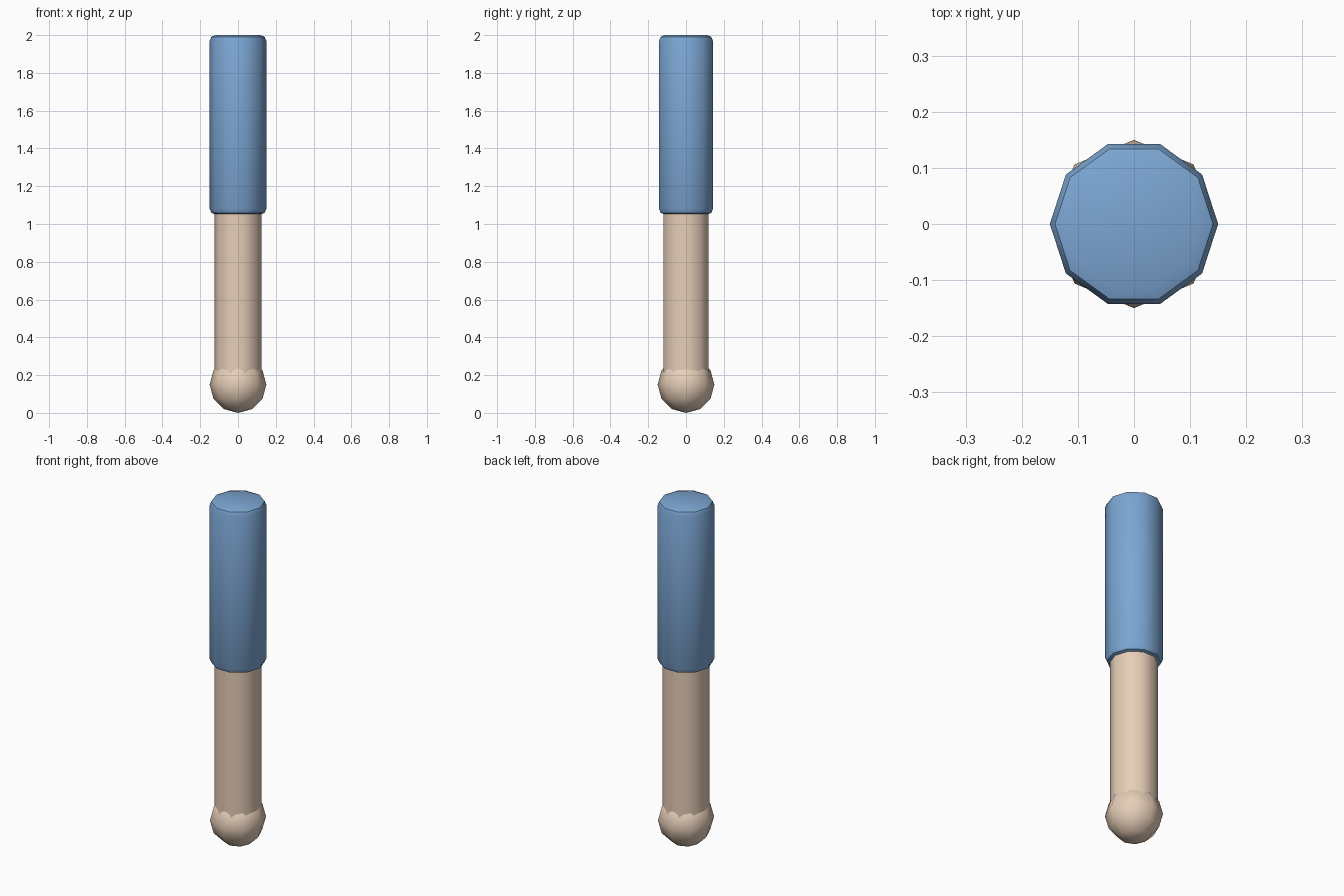
import bpy
from math import radians

if "Cube" in bpy.data.objects:
    bpy.data.objects.remove(bpy.data.objects["Cube"])


def material(name, color):
    mat = bpy.data.materials.new(name)
    mat.diffuse_color = color
    mat.use_nodes = True
    mat.node_tree.nodes["Principled BSDF"].inputs["Base Color"].default_value = mat.diffuse_color
    return mat


skin = material("skin", (0.80, 0.62, 0.48, 1))
cloth = material("cloth", (0.20, 0.38, 0.65, 1))


def tube(name, radius, z0, z1, mat):
    """Ten-sided upright cylinder with a corner on the x axis."""
    bpy.ops.mesh.primitive_cylinder_add(
        vertices=10, radius=radius, depth=z1 - z0,
        location=(0, 0, (z0 + z1) / 2), rotation=(0, 0, radians(90)))
    ob = bpy.context.object
    ob.name = name
    ob.data.materials.append(mat)
    return ob


# Forearm, running from inside the hand to inside the sleeve
tube("forearm", 0.125, 0.15, 1.10, skin)
bpy.ops.object.shade_smooth_by_angle(angle=radians(40))

# Sleeve with rounded rims at both ends
sleeve = tube("sleeve", 0.15, 1.05, 2.0, cloth)
bevel = sleeve.modifiers.new("rims", 'BEVEL')
bevel.width = 0.03
bevel.segments = 2
bevel.limit_method = 'ANGLE'
bevel.angle_limit = radians(60)
bpy.ops.object.modifier_apply(modifier=bevel.name)
bpy.ops.object.shade_smooth_by_angle(angle=radians(40))

# Ball-shaped hand
bpy.ops.mesh.primitive_uv_sphere_add(
    segments=8, ring_count=6, radius=0.15, location=(0, 0, 0.15))
hand = bpy.context.object
hand.name = "hand"
hand.data.materials.append(skin)
bpy.ops.object.shade_smooth()
